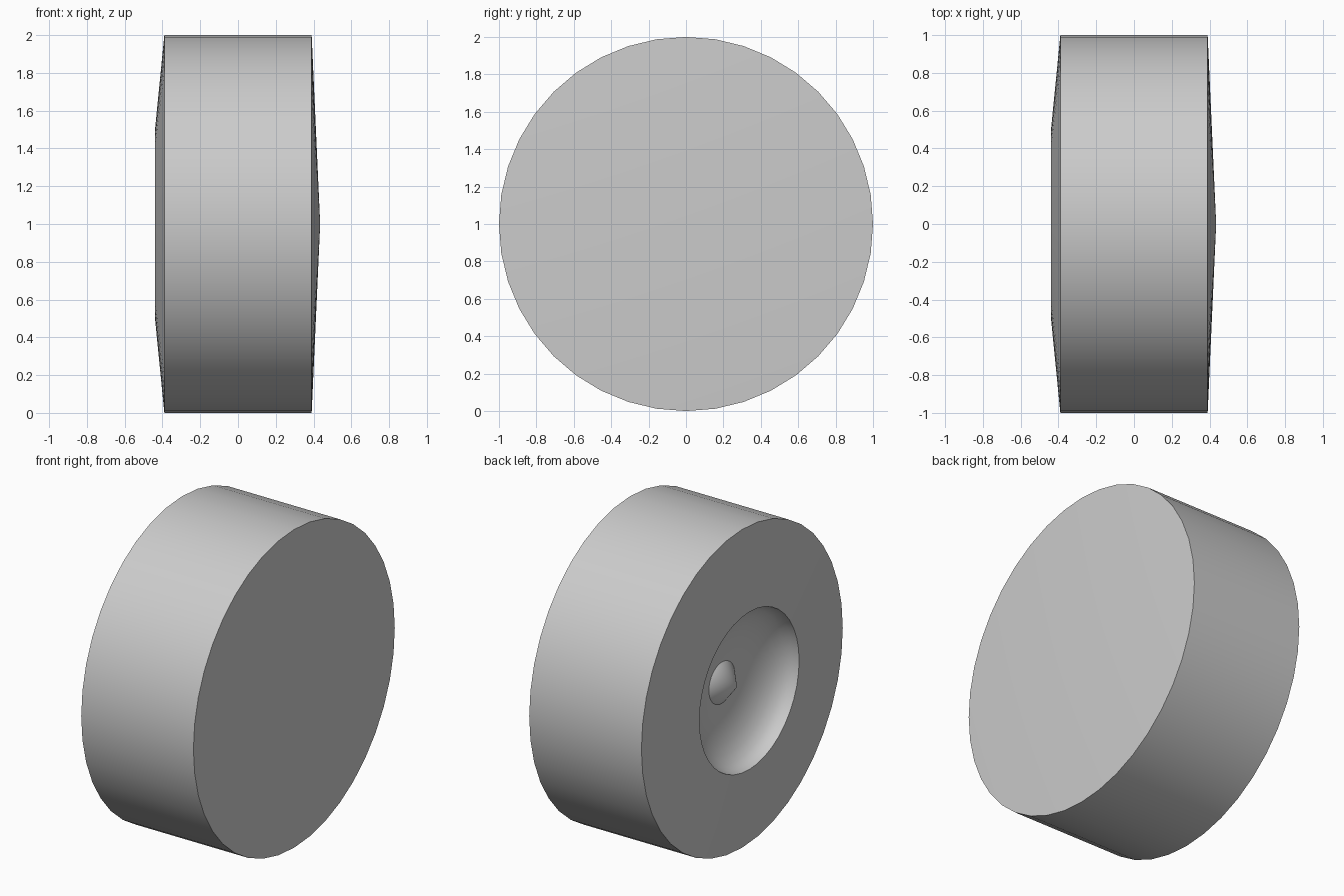
import bpy, bmesh, math

if "Cube" in bpy.data.objects:
    bpy.data.objects.remove(bpy.data.objects["Cube"])

SEG = 40

def lathe_x(name, profile, cz=1.0):
    """Revolve (x, radius) points about the x axis; radius 0 makes a pole."""
    bm = bmesh.new()
    rings = []
    for x, r in profile:
        n = 1 if r == 0 else SEG
        rings.append([bm.verts.new((x, r * math.cos(2 * math.pi * i / SEG),
                                    cz + r * math.sin(2 * math.pi * i / SEG)))
                      for i in range(n)])
    for a, b in zip(rings, rings[1:]):
        for i in range(SEG):
            j = (i + 1) % SEG
            quad = [a[i % len(a)], a[j % len(a)], b[j % len(b)], b[i % len(b)]]
            bm.faces.new(list(dict.fromkeys(quad)))
    bmesh.ops.recalc_face_normals(bm, faces=bm.faces)
    me = bpy.data.meshes.new(name)
    bm.to_mesh(me)
    bm.free()
    ob = bpy.data.objects.new(name, me)
    bpy.context.collection.objects.link(ob)
    bpy.context.view_layer.objects.active = ob
    ob.select_set(True)
    bpy.ops.object.shade_smooth_by_angle(angle=math.radians(30))
    ob.select_set(False)
    return ob

# Inner cone and tread, then the raised outer face
profile = [(0.435, 0), (0.39, 1.0), (-0.39, 1.0), (-0.44, 0.495)]

# Rounded dish sinking from the rim to the hub
STEPS = 7
for k in range(1, STEPS + 1):
    t = math.pi / 2 * k / STEPS
    profile.append((-0.44 + 0.19 * math.sin(t), 0.13 + 0.365 * math.cos(t)))

# Pointed hub in the middle of the dish
profile.append((-0.355, 0))

lathe_x("wheel", profile)
